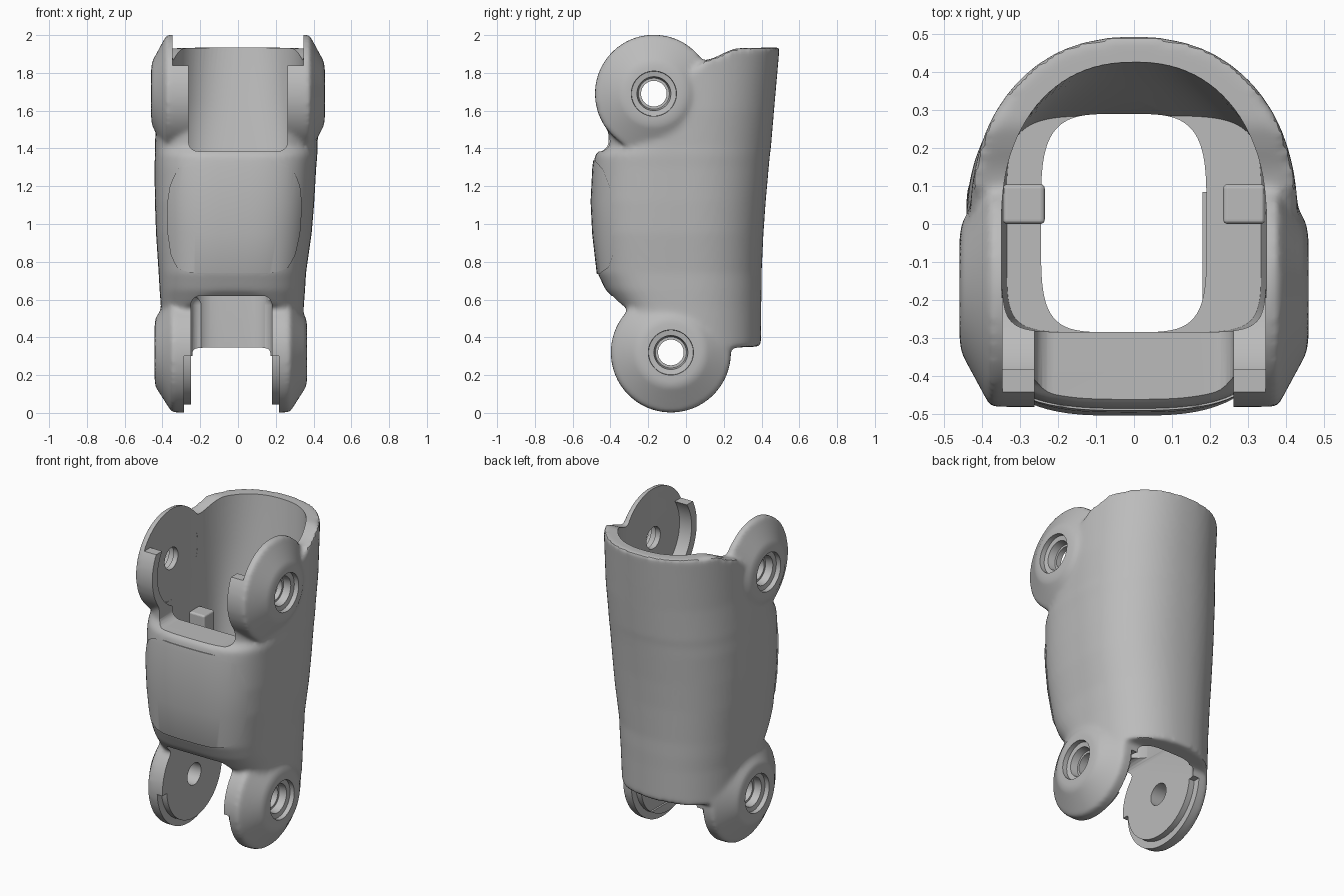
import bpy, bmesh
from math import sin, cos, pi, copysign

old = bpy.data.objects.get("Cube")
if old:
    bpy.data.objects.remove(old, do_unlink=True)

grey = bpy.data.materials.new("plain grey")
grey.use_nodes = True
grey.diffuse_color = (0.5, 0.5, 0.5, 1)
grey.node_tree.nodes["Principled BSDF"].inputs["Base Color"].default_value = (0.5, 0.5, 0.5, 1)


def skin(name, rings):
    """Closed solid through a list of equal-sized rings."""
    bm = bmesh.new()
    loops = [[bm.verts.new(p) for p in ring] for ring in rings]
    n = len(loops[0])
    for a, b in zip(loops, loops[1:]):
        for i in range(n):
            j = (i + 1) % n
            bm.faces.new((a[i], a[j], b[j], b[i]))
    bm.faces.new(loops[0])
    bm.faces.new(loops[-1])
    bmesh.ops.recalc_face_normals(bm, faces=bm.faces)
    me = bpy.data.meshes.new(name)
    bm.to_mesh(me)
    bm.free()
    me.materials.append(grey)
    ob = bpy.data.objects.new(name, me)
    bpy.context.collection.objects.link(ob)
    return ob


def section(z, cx, hw, front, back, nf, nb, count=96):
    """Squarish oval, with its own roundness front and back."""
    pts = []
    for i in range(count):
        t = 2 * pi * i / count
        c, s = cos(t), sin(t)
        e = 2 / (nb if s > 0 else nf)
        depth = back if s > 0 else front
        pts.append((cx + hw * copysign(abs(c) ** e, c), depth * copysign(abs(s) ** e, s), z))
    return pts


def lathe_x(name, cx, side, y, z, profile, count=72):
    """Turned solid about an x axis; profile is (distance from cx, radius)."""
    return skin(name, [[(cx + side * d, y + r * cos(2 * pi * i / count), z + r * sin(2 * pi * i / count))
                        for i in range(count)] for d, r in profile])


def prism(name, outline):
    return skin(name, [[(x, y, z) for y, z in outline] for x in (-0.8, 0.8)])


def box(name, x, y, z, bevel=0.0):
    ob = skin(name, [[(x[0], y[0], h), (x[1], y[0], h), (x[1], y[1], h), (x[0], y[1], h)] for h in z])
    if bevel:
        m = ob.modifiers.new("round", "BEVEL")
        m.width, m.segments = bevel, 5
        apply(ob, m)
    return ob


def apply(ob, mod):
    bpy.context.view_layer.objects.active = ob
    bpy.ops.object.modifier_apply(modifier=mod.name)


def combine(ob, other, operation):
    m = ob.modifiers.new("combine", "BOOLEAN")
    m.operation, m.object, m.solver = operation, other, "EXACT"
    apply(ob, m)
    bpy.data.objects.remove(other, do_unlink=True)


# Outer body: height, centre x, half width, front depth, back depth
LEVELS = [(0.2, -0.035, 0.365, 0.35, 0.395), (0.56, -0.03, 0.378, 0.355, 0.398),
          (0.65, -0.03, 0.385, 0.425, 0.4), (0.74, -0.03, 0.39, 0.468, 0.4),
          (0.95, -0.022, 0.412, 0.492, 0.41), (1.12, -0.018, 0.422, 0.5, 0.422),
          (1.3, -0.014, 0.428, 0.491, 0.438), (1.365, -0.01, 0.43, 0.482, 0.444),
          (1.41, -0.01, 0.43, 0.437, 0.45), (1.6, 0, 0.432, 0.44, 0.466), (2.1, 0, 0.432, 0.44, 0.51)]


def outer(name, grow=0):
    return skin(name, [section(z, cx, hw + grow, f + grow, b, 3.2, 2.25) for z, cx, hw, f, b in LEVELS])


body = outer("limb_shell")
combine(body, prism("side_outline", [
    (0.7, 1.94), (0.26, 1.93), (0.2, 1.905), (0.15, 1.88), (0.1, 1.865), (0, 1.78), (-0.17, 1.7),
    (-0.35, 1.62), (-0.43, 1.46), (-0.7, 1.44), (-0.7, 0.67), (-0.42, 0.645), (-0.35, 0.58),
    (-0.1, 0.4), (0.1, 0.345), (0.24, 0.345), (0.7, 0.365)]), "INTERSECT")

# Hinge ears, turned with a conical outer face
UPPER, LOWER = (-0.17, 1.69), (-0.08, 0.32)
for s in (-1, 1):
    combine(body, lathe_x("upper_ear", 0, s, *UPPER, [
        (0.22, 0.312), (0.378, 0.312), (0.455, 0.17), (0.46, 0.13)]), "UNION")
    combine(body, lathe_x("lower_ear", -0.038, s, *LOWER, [
        (0.15, 0.318), (0.312, 0.318), (0.4, 0.18), (0.404, 0.13)]), "UNION")

# Soften the outer blends
m = body.modifiers.new("blend", "REMESH")
m.mode, m.voxel_size = "VOXEL", 0.014
apply(body, m)
m = body.modifiers.new("soften", "SMOOTH")
m.factor, m.iterations = 0.5, 8
apply(body, m)

# Slightly raised front panel
panel = outer("front_panel", 0.005)
combine(panel, prism("panel_outline", [
    (-0.7, 1.34), (-0.48, 1.335), (-0.44, 1.29), (-0.405, 1.2), (-0.385, 1.08), (-0.38, 0.95),
    (-0.385, 0.84), (-0.41, 0.77), (-0.46, 0.735), (-0.7, 0.72)]), "INTERSECT")
combine(body, panel, "UNION")

# Upper cavity with a shelf, then the narrower lower passage
combine(body, skin("upper_cavity", [
    section(1.05, 0, 0.335, 0.285, 0.285, 7, 5), section(1.35, 0, 0.346, 0.285, 0.33, 8, 3.5),
    section(1.65, 0, 0.348, 0.285, 0.385, 8, 2.6), section(2.2, 0, 0.35, 0.285, 0.465, 8, 2)]), "DIFFERENCE")
combine(body, skin("lower_passage", [
    section(z, -0.027, 0.218, 0.285, 0.29, 4.5, 4) for z in (0.1, 1.2)]), "DIFFERENCE")

# Clearance inside the ears, leaving a lip on the front edge
combine(body, lathe_x("ear_clearance", 0, 1, *UPPER, [(-0.346, 0.26), (0.346, 0.26)]), "DIFFERENCE")
combine(body, box("lip_trim", (-0.346, 0.346), (-0.7, 0), (1.84, 2.2)), "DIFFERENCE")
combine(body, box("upper_notch", (-0.262, 0.262), (-0.7, 0), (1.385, 2.2), 0.05), "DIFFERENCE")
combine(body, box("lower_slot", (-0.25, 0.18), (-0.7, 0.26), (-0.3, 0.62), 0.05), "DIFFERENCE")

# Pivot holes with stepped seats, and the thinned inner rim of the lower ears
for s in (-1, 1):
    for cx, inner, face, centre in ((0, 0.2, 0.455, UPPER), (-0.038, 0.15, 0.4, LOWER)):
        combine(body, lathe_x("pivot_hole", cx, s, *centre, [
            (inner, 0.068), (face - 0.075, 0.068), (face - 0.075, 0.082), (face - 0.03, 0.09),
            (face - 0.025, 0.118), (face + 0.05, 0.122)]), "DIFFERENCE")
    rim = lathe_x("rim_step", -0.035, s, *LOWER, [(0.1, 0.4), (0.252, 0.4)])
    combine(rim, lathe_x("rim_core", -0.035, s, *LOWER, [(0.05, 0.275), (0.3, 0.275)]), "DIFFERENCE")
    combine(rim, box("rim_limit", (-0.8, 0.8), (-0.7, 0.25), (-0.3, 0.3)), "INTERSECT")
    combine(body, rim, "DIFFERENCE")

bpy.ops.object.select_all(action="DESELECT")
body.select_set(True)
bpy.context.view_layer.objects.active = body
bpy.ops.object.shade_smooth_by_angle(angle=0.6)

# Stop blocks standing on the shelf
for label, s in (("right", -1), ("left", 1)):
    x = sorted((s * 0.235, s * 0.345))
    box(label + "_stop_block", x, (0, 0.105), (1.0, 1.29), 0.012)
